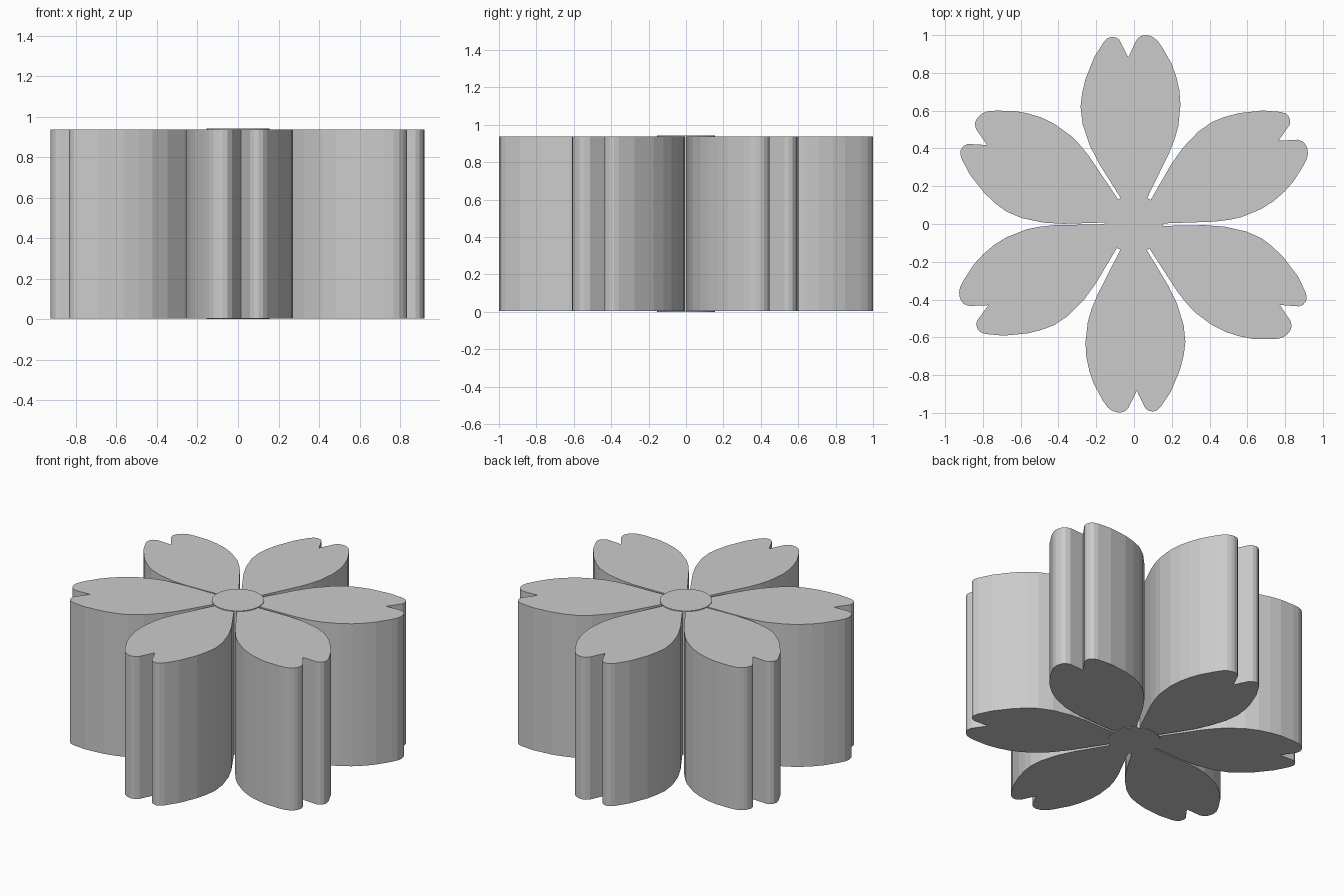
import bpy, bmesh
from math import radians
from mathutils import Matrix

if "Cube" in bpy.data.objects:
    bpy.data.objects.remove(bpy.data.objects["Cube"])

# Outline of one notched petal (the back one), tip along +y
PETAL = [(0, 0.04), (0.067, 0.132), (0.188, 0.38), (0.217, 0.455), (0.235, 0.52),
         (0.246, 0.63), (0.24, 0.71), (0.222, 0.785), (0.198, 0.85), (0.15, 0.935),
         (0.125, 0.97), (0.103, 0.988), (0.08, 0.997), (0.06, 1.0), (0.035, 0.995),
         (0.013, 0.975), (-0.03, 0.882),
         (-0.077, 0.975), (-0.095, 0.987), (-0.119, 0.991), (-0.14, 0.983), (-0.16, 0.963),
         (-0.21, 0.885), (-0.257, 0.767), (-0.275, 0.69), (-0.283, 0.62),
         (-0.272, 0.53), (-0.235, 0.418), (-0.187, 0.323), (-0.071, 0.138)]
TEMPLATE_ANGLE = 92


def prism(name, outline, z0, z1, angle=0):
    bm = bmesh.new()
    rot = Matrix.Rotation(radians(angle), 4, 'Z')
    face = bm.faces.new([bm.verts.new(rot @ Matrix.Translation((x, y, z0)).translation)
                         for x, y in outline])
    top = bmesh.ops.extrude_face_region(bm, geom=[face])
    verts = [g for g in top["geom"] if isinstance(g, bmesh.types.BMVert)]
    bmesh.ops.translate(bm, verts=verts, vec=(0, 0, z1 - z0))
    bmesh.ops.recalc_face_normals(bm, faces=bm.faces)
    mesh = bpy.data.meshes.new(name)
    bm.to_mesh(mesh)
    bm.free()
    obj = bpy.data.objects.new(name, mesh)
    bpy.context.collection.objects.link(obj)
    return obj


# Six petals, hand-placed around the hub with slightly uneven spacing
for i, a in enumerate((30, 92, 151.8, 209.2, 271, 331)):
    prism(f"petal_{i + 1}", PETAL, 0.004, 0.937, a - TEMPLATE_ANGLE)

# Central hub, a touch taller than the petals
bpy.ops.mesh.primitive_cylinder_add(vertices=32, radius=0.155, depth=0.942,
                                    location=(0, 0, 0.471))
bpy.context.object.name = "hub"
